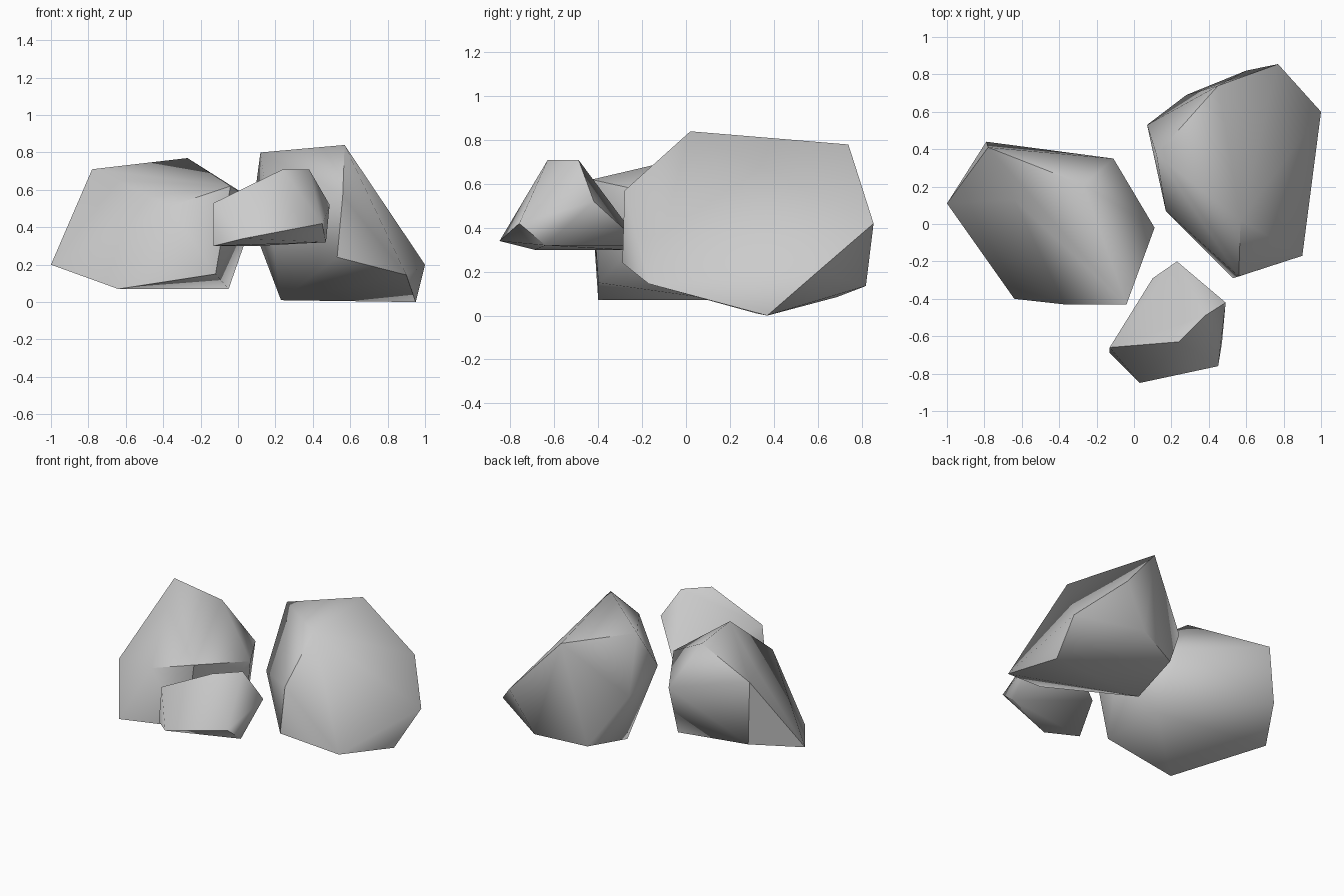
import bpy, bmesh, math

if "Cube" in bpy.data.objects:
    bpy.data.objects.remove(bpy.data.objects["Cube"])


def rock(name, points):
    """Faceted boulder: convex hull of its corner points, softly shaded."""
    bm = bmesh.new()
    for p in points:
        bm.verts.new(p)
    res = bmesh.ops.convex_hull(bm, input=bm.verts)
    loose = [v for v in bm.verts if not v.link_faces]
    bmesh.ops.delete(bm, geom=loose, context='VERTS')
    bmesh.ops.recalc_face_normals(bm, faces=bm.faces)
    mesh = bpy.data.meshes.new(name)
    bm.to_mesh(mesh)
    bm.free()
    obj = bpy.data.objects.new(name, mesh)
    bpy.context.collection.objects.link(obj)
    bpy.ops.object.select_all(action='DESELECT')
    obj.select_set(True)
    bpy.context.view_layer.objects.active = obj
    bpy.ops.object.shade_smooth_by_angle(angle=math.radians(60))
    return obj


# Medium boulder on the left
rock("left_rock", [
    (-1, .11, .2), (-.79, .44, .29), (-.78, .41, .71), (-.27, .21, .77),
    (-.11, .35, .47), (.11, -.02, .53), (-.04, -.43, .62), (-.37, -.43, .51),
    (-.64, -.4, .07), (-.12, -.4, .15), (-.05, .16, .07), (-.64, .13, .65)])

# Large boulder on the right
rock("right_rock", [
    (.57, .02, .84), (.45, .74, .78), (.12, .37, .8), (.17, .07, .445),
    (.77, .855, .42), (1, .6, .2), (.95, .37, 0), (.9, -.17, .145),
    (.53, -.29, .24), (.56, -.28, .57), (.23, .32, .01), (.07, .53, .43),
    (.28, .69, .085), (.6, .82, .135)])

# Small boulder in front
rock("front_rock", [
    (-.13, -.66, .53), (-.13, -.69, .3), (.03, -.85, .34), (.45, -.76, .42),
    (.47, -.64, .32), (.49, -.42, .52), (.38, -.49, .71), (.24, -.63, .71),
    (.23, -.2, .32), (.1, -.29, .3)])
